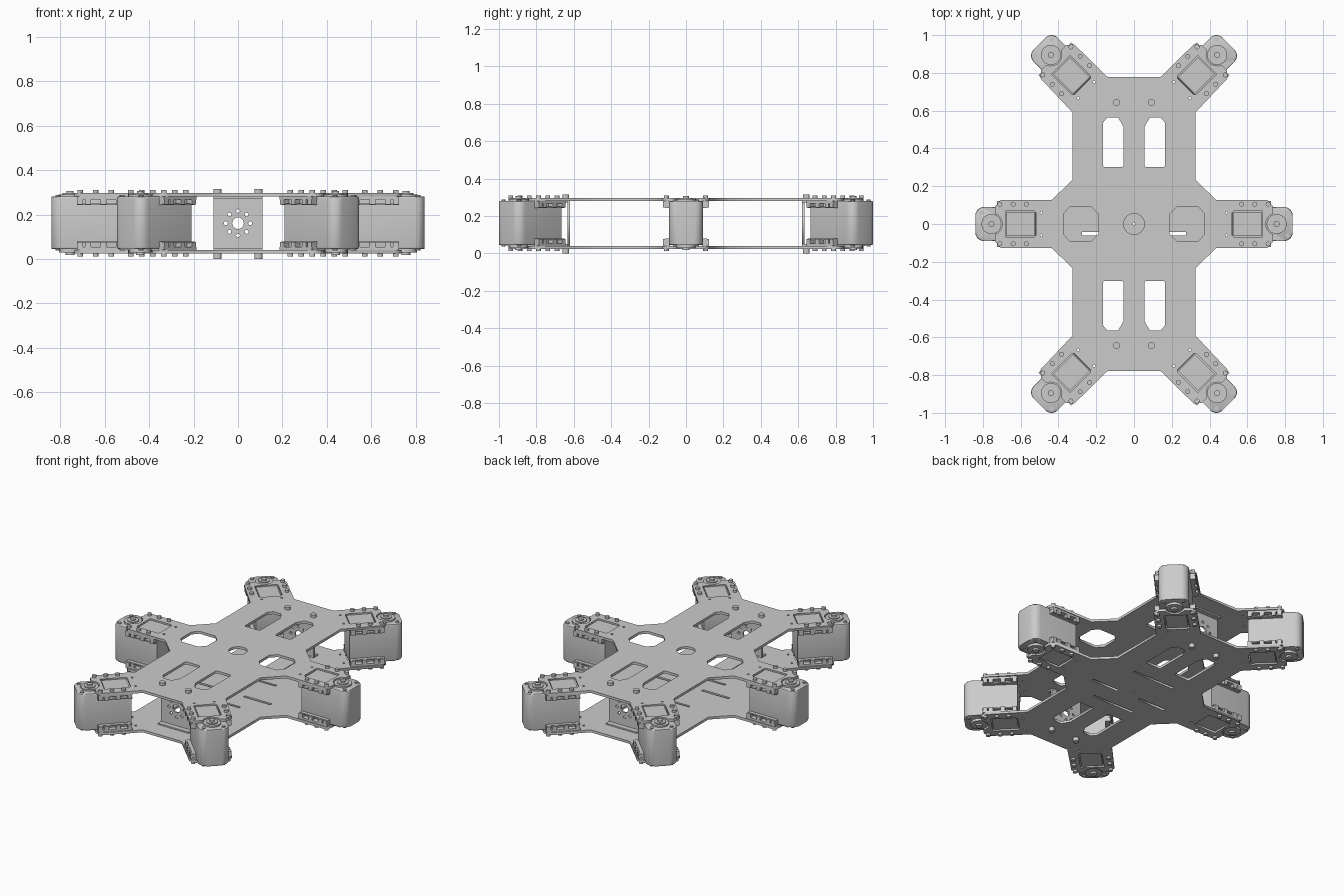
import bpy, bmesh
from math import sin, cos, pi, radians
from mathutils import Matrix, Vector

if "Cube" in bpy.data.objects:
    bpy.data.objects.remove(bpy.data.objects["Cube"])

COL = bpy.context.scene.collection


def add(name, mesh, matrix=Matrix()):
    ob = bpy.data.objects.new(name, mesh)
    ob.matrix_world = matrix
    COL.objects.link(ob)
    return ob


def circle(x, y, r, n=16):
    return [(x + r * cos(2 * pi * i / n), y + r * sin(2 * pi * i / n)) for i in range(n)]


def rect(x0, x1, y0, y1):
    return [(x0, y0), (x1, y0), (x1, y1), (x0, y1)]


def sheet(name, loops, z0, z1):
    """Flat sheet with holes: the first loop is the outline."""
    cu = bpy.data.curves.new(name, 'CURVE')
    cu.dimensions, cu.fill_mode, cu.extrude = '2D', 'BOTH', (z1 - z0) / 2
    for pts in loops:
        sp = cu.splines.new('POLY')
        sp.points.add(len(pts) - 1)
        for p, (x, y) in zip(sp.points, pts):
            p.co = (x, y, 0, 1)
        sp.use_cyclic_u = True
    tmp = bpy.data.objects.new(name, cu)
    COL.objects.link(tmp)
    bpy.context.view_layer.update()
    mesh = bpy.data.meshes.new_from_object(tmp.evaluated_get(bpy.context.evaluated_depsgraph_get()))
    bpy.data.objects.remove(tmp)
    mesh.transform(Matrix.Translation((0, 0, (z0 + z1) / 2)))
    mesh.name = name
    return mesh


def prism(bm, pts, z0, z1):
    lo = [bm.verts.new((x, y, z0)) for x, y in pts]
    hi = [bm.verts.new((x, y, z1)) for x, y in pts]
    n = len(pts)
    faces = [bm.faces.new(lo[::-1]), bm.faces.new(hi)]
    faces += [bm.faces.new((lo[i], lo[(i + 1) % n], hi[(i + 1) % n], hi[i])) for i in range(n)]
    return faces


def prisms(name, items, bevel=0):
    """One mesh from (outline, z0, z1) items, optionally with rounded rims."""
    bm = bmesh.new()
    for pts, z0, z1 in items:
        faces = prism(bm, pts, z0, z1)
        if bevel:
            rims = list(faces[0].edges) + list(faces[1].edges)
            bmesh.ops.bevel(bm, geom=rims, offset=bevel, segments=2, affect='EDGES', profile=0.5)
    mesh = bpy.data.meshes.new(name)
    bm.to_mesh(mesh)
    bm.free()
    return mesh


# Six arms: the origin of each is its servo shaft, local +x points outward
HORNS = [(0.755, 0, 0), (0.44, 0.895, 45), (-0.44, 0.895, 135),
         (-0.755, 0, 180), (-0.44, -0.895, 225), (0.44, -0.895, 315)]
FRAMES = [Matrix.Translation((x, y, 0)) @ Matrix.Rotation(radians(a), 4, 'Z') for x, y, a in HORNS]


def placed(k, pts):
    return [tuple((FRAMES[k] @ Vector((u, v, 0)))[:2]) for u, v in pts]


# Plate outline: one quadrant, mirrored
tip = [(0.058 * cos(radians(a)), 0.058 * sin(radians(a))) for a in (170, 150, 130, 110)]
tip += [(-0.02, 0.095), (-0.05, 0.127)]
low = [(u, -v) for u, v in tip[::-1]]
quad = placed(0, tip) + [(0.435, 0.127), (0.325, 0.235), (0.325, 0.59)]
quad += placed(1, low + tip) + [(0.14, 0.778)]
half = quad + [(-x, y) for x, y in quad[::-1]]
outline = half + [(x, -y) for x, y in half[::-1]]

# Openings shared by both plates
shared = []
for k in range(6):
    shared.append(placed(k, [(-0.235, -0.06), (-0.225, -0.07), (-0.075, -0.07), (-0.075, 0.07),
                             (-0.225, 0.07), (-0.235, 0.06)]))
    shared += [placed(k, circle(-0.265, s * 0.06, 0.007, 8)) for s in (-1, 1)]
for sx in (-1, 1):
    for sy in (-1, 1):
        shared.append([(sx * x, sy * y) for x, y in
                       [(0.055, 0.31), (0.062, 0.303), (0.158, 0.303), (0.165, 0.31), (0.165, 0.535),
                        (0.14, 0.565), (0.085, 0.565), (0.055, 0.515)]])

# Top plate openings
octagon = [(0.187, -0.05), (0.225, -0.09), (0.34, -0.09), (0.373, -0.055),
           (0.373, 0.055), (0.34, 0.09), (0.225, 0.09), (0.187, 0.05)]
top_holes = [octagon, [(-x, y) for x, y in octagon], circle(0, 0, 0.055, 24)]
add("top_plate", sheet("top_plate", [outline] + shared + top_holes, 0.281, 0.297))

# Bottom plate slots
slots = [rect(0.08, 0.275, -0.06, -0.043), rect(-0.275, -0.08, -0.06, -0.043),
         rect(-0.15, 0.15, 0.17, 0.185), rect(-0.15, 0.15, -0.20, -0.185), circle(0, 0, 0.008, 8)]
add("bottom_plate", sheet("bottom_plate", [outline] + shared + slots, 0.025, 0.041))

# Servo case with rounded outer corners
corner = [(0.04 + 0.045 * cos(radians(a)), 0.045 + 0.045 * sin(radians(a))) for a in range(0, 91, 15)]
body = corner + [(-0.235, 0.09)]
case = body + [(u, -v) for u, v in body[::-1]]
case_mesh = prisms("servo_case", [(case, 0.045, 0.281)], bevel=0.008)
window = rect(-0.228, -0.08, -0.063, 0.063)
cover_mesh = prisms("servo_cover", [(window, 0.27, 0.291), (window, 0.031, 0.055)])

# Mounting flanges with rows of nut pockets
items = []
for s in (-1, 1):
    v0, v1 = sorted((s * 0.085, s * 0.122))
    w0, w1 = sorted((s * 0.085, s * 0.112))
    items += [(rect(-0.235, -0.03, v0, v1), 0.268, 0.281), (rect(-0.235, -0.03, v0, v1), 0.041, 0.054)]
    items += [(rect(-0.235, -0.03, w0, w1), 0.243, 0.25), (rect(-0.235, -0.03, w0, w1), 0.072, 0.079)]
    for u in (-0.22, -0.15, -0.08, -0.045):
        items += [(rect(u - 0.013, u + 0.013, v0, v1), 0.245, 0.27),
                  (rect(u - 0.013, u + 0.013, v0, v1), 0.052, 0.077)]
flange_mesh = prisms("servo_flanges", items)

# Bolts through plate and flange, plus case screws at the tip
items = []
for s in (-1, 1):
    for u in (-0.185, -0.115, -0.045):
        c = circle(u, s * 0.105, 0.013, 12)
        items += [(c, 0.297, 0.311), (c, 0.012, 0.025)]
    c = circle(0.055, s * 0.06, 0.011, 10)
    items += [(c, 0.28, 0.288), (c, 0.038, 0.046)]
bolt_mesh = prisms("servo_bolts", items)

# Output horn above, idler below
horn_mesh = prisms("servo_horn", [(circle(0, 0, 0.053, 24), 0.28, 0.291), (circle(0, 0, 0.034, 20), 0.29, 0.297),
                                  (circle(0, 0, 0.016, 12), 0.296, 0.307), (circle(0, 0, 0.05, 24), 0.03, 0.046),
                                  (circle(0, 0, 0.02, 12), 0.018, 0.031)])

smooth = []
for k, frame in enumerate(FRAMES, 1):
    ob = add(f"servo_case_{k}", case_mesh, frame)
    smooth.append(ob)
    add(f"servo_cover_{k}", cover_mesh, frame)
    add(f"servo_flanges_{k}", flange_mesh, frame)
    add(f"servo_bolts_{k}", bolt_mesh, frame)
    smooth.append(add(f"servo_horn_{k}", horn_mesh, frame))

# End brackets: drilled upright sheet with a folded lip at top and bottom
drill = [rect(-0.11, 0.11, -0.12, 0.12), circle(0, 0, 0.026, 20)]
drill += [circle(0.055 * cos(i * pi / 4), 0.055 * sin(i * pi / 4), 0.009, 8) for i in range(8)]
end_mesh = sheet("end_bracket", drill, -0.006, 0.006)
lip_mesh = prisms("end_lips", [(rect(-0.11, 0.11, -0.665, -0.62), 0.041, 0.05),
                               (rect(-0.11, 0.11, -0.665, -0.62), 0.272, 0.281)])
heads = []
for x in (-0.093, 0.093):
    c = circle(x, -0.643, 0.018, 12)
    heads += [(c, 0.297, 0.315), (c, 0, 0.025)]
head_mesh = prisms("end_bolts", heads)
for side, turn in (("front", 0), ("back", pi)):
    rot = Matrix.Rotation(turn, 4, 'Z')
    add(side + "_bracket", end_mesh,
        rot @ Matrix.Translation((0, -0.627, 0.161)) @ Matrix.Rotation(pi / 2, 4, 'X'))
    add(side + "_bracket_lips", lip_mesh, rot)
    add(side + "_bracket_bolts", head_mesh, rot)

# Smooth the rounded cases and horns, keeping edges sharp
bpy.ops.object.select_all(action='DESELECT')
for ob in smooth[:2]:
    ob.select_set(True)
    bpy.context.view_layer.objects.active = ob
bpy.ops.object.shade_smooth_by_angle(angle=radians(35))
